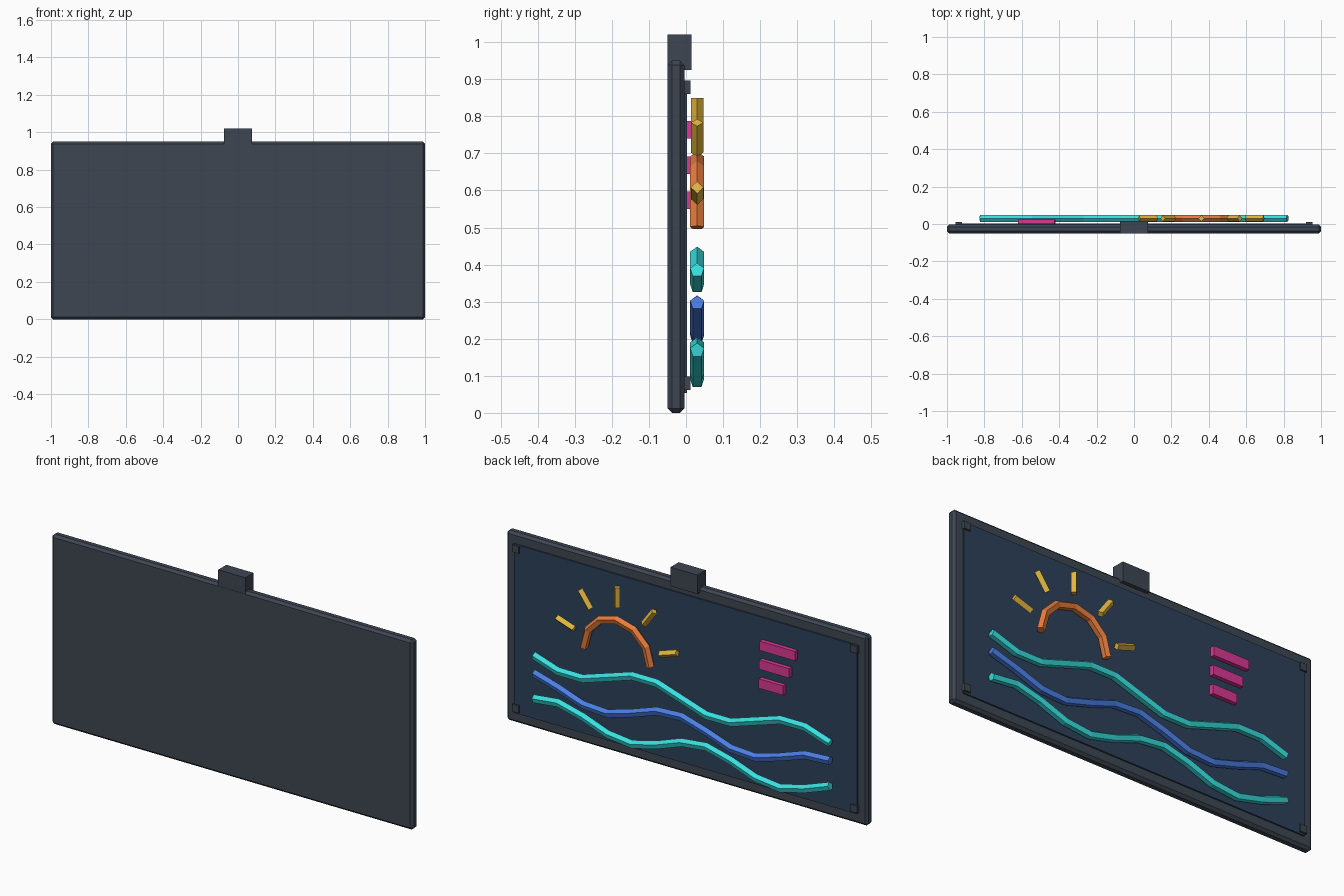
import bpy, bmesh, math
from mathutils import Vector

if "Cube" in bpy.data.objects:
    bpy.data.objects.remove(bpy.data.objects["Cube"])


def material(name, r, g, b):
    def lin(c):
        c /= 255
        return c / 12.92 if c <= 0.04045 else ((c + 0.055) / 1.055) ** 2.4
    m = bpy.data.materials.new(name)
    m.diffuse_color = (lin(r), lin(g), lin(b), 1)
    m.use_nodes = True
    m.node_tree.nodes["Principled BSDF"].inputs["Base Color"].default_value = m.diffuse_color
    return m


FRAME = material("charcoal frame", 62, 70, 82)
NAVY = material("navy panel", 44, 64, 90)
TEAL = material("teal", 56, 222, 222)
BLUE = material("blue", 74, 126, 226)
ORANGE = material("orange", 230, 124, 60)
GOLD = material("gold", 226, 182, 62)
PINK = material("magenta", 218, 56, 148)


def finish(name, bm, mat):
    bmesh.ops.recalc_face_normals(bm, faces=bm.faces)
    me = bpy.data.meshes.new(name)
    bm.to_mesh(me)
    bm.free()
    me.materials.append(mat)
    ob = bpy.data.objects.new(name, me)
    bpy.context.collection.objects.link(ob)
    return ob


def box(name, lo, hi, mat, bevel=0):
    bm = bmesh.new()
    bmesh.ops.create_cube(bm, size=1)
    for v in bm.verts:
        v.co = [l + (c + 0.5) * (h - l) for c, l, h in zip(v.co, lo, hi)]
    ob = finish(name, bm, mat)
    if bevel:
        mod = ob.modifiers.new("edge", 'BEVEL')
        mod.width, mod.segments = bevel, 1
    return ob


def tube(name, pts, radius, sides, mat, y=0.03):
    """Sweep a low-sided section along a path in the xz plane, with mitred joints."""
    pts = [Vector((x, 0, z)) for x, z in pts]
    bm = bmesh.new()
    rings = []
    for i, p in enumerate(pts):
        a = (p - pts[i - 1]).normalized() if i else None
        b = (pts[i + 1] - p).normalized() if i < len(pts) - 1 else None
        a, b = a or b, b or a
        t = (a + b).normalized()
        n = Vector((-t.z, 0, t.x)) / t.dot(a)
        ring = []
        for k in range(sides):
            w = 2 * math.pi * k / sides
            c = p + n * radius * math.cos(w)
            ring.append(bm.verts.new((c.x, y + radius * math.sin(w), c.z)))
        rings.append(ring)
    for r, s in zip(rings, rings[1:]):
        for k in range(sides):
            j = (k + 1) % sides
            bm.faces.new((r[k], r[j], s[j], s[k]))
    bm.faces.new(rings[0])
    bm.faces.new(rings[-1])
    return finish(name, bm, mat)


# Board, recessed picture panel and top tab
box("board", (-1, -0.05, 0), (1, -0.004, 0.95), FRAME, 0.012)
box("picture_panel", (-0.95, -0.01, 0.053), (0.95, 0.003, 0.897), NAVY)
box("top_tab", (-0.075, -0.0495, 0.925), (0.075, 0.015, 1.02), FRAME)

# Corner blocks
for x in (-0.937, 0.937):
    for z in (0.08, 0.878):
        box("corner_block", (x - 0.018, -0.008, z - 0.018),
            (x + 0.018, 0.012, z + 0.018), FRAME)

# Waves: two periods of a sine, each shifted in phase
for i, (z, mat) in enumerate([(0.385, TEAL), (0.25, BLUE), (0.135, TEAL)]):
    path = [(-0.82 + 1.64 * j / 12,
             z + 0.05 * math.sin(math.pi * j / 3 + 1.2 * i)) for j in range(13)]
    tube("wave", path, 0.02, 5, mat)

# Half sun with rays
SX, SZ = 0.36, 0.5


def polar(r, deg):
    w = math.radians(deg)
    return SX + r * math.cos(w), SZ + r * math.sin(w)


tube("sun_arc", [polar(0.185, 180 - 30 * k) for k in range(7)], 0.02, 5, ORANGE)
for k in range(5):
    d = 18 + 36 * k
    tube("sun_ray", [polar(0.25, d), polar(0.35, d)], 0.017, 4, GOLD)

# Three shortening bars
for k, x in enumerate((-0.62, -0.588, -0.555)):
    z = 0.74 - 0.095 * k
    box("bar", (x, 0.0, z), (-0.425 + 0.003 * k, 0.024, z + 0.047), PINK)
